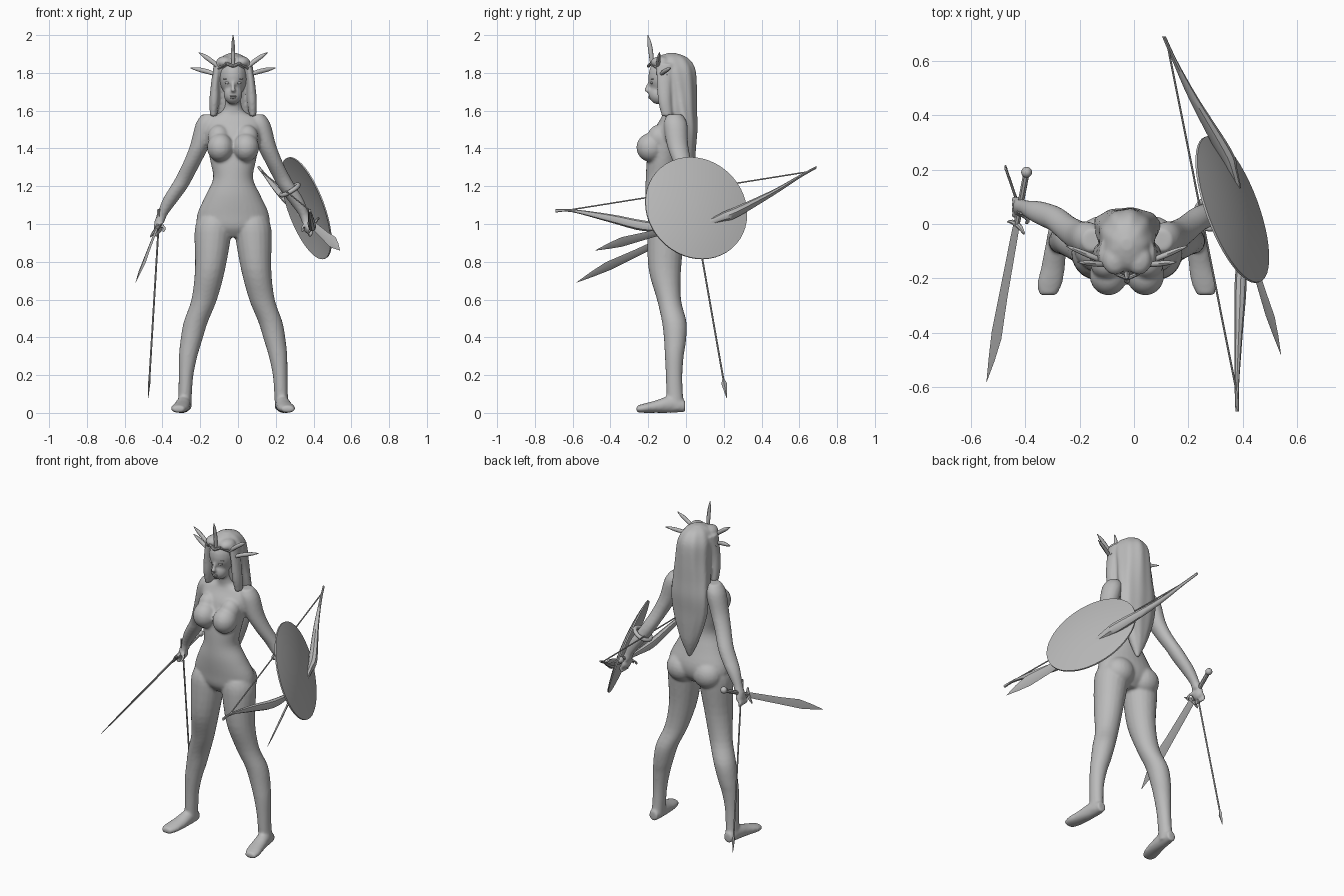
import bpy, bmesh, math
from mathutils import Vector, Matrix

old = bpy.data.objects.get("Cube")
if old:
    bpy.data.objects.remove(old, do_unlink=True)

grey = bpy.data.materials.new("plain grey")
grey.use_nodes = True
grey.diffuse_color = (0.5, 0.5, 0.5, 1)
grey.node_tree.nodes["Principled BSDF"].inputs["Base Color"].default_value = (0.5, 0.5, 0.5, 1)

BODY_X = -0.026  # the figure stands slightly off centre
SIDES = (-1, 1)


def smooth_path(sections, steps):
    """Catmull-Rom interpolation through (x, y, z, radius, radius) sections."""
    p = [Vector(s) for s in sections]
    if steps == 1:
        return p
    out = []
    for i in range(len(p) - 1):
        a, b, c, d = p[max(i - 1, 0)], p[i], p[i + 1], p[min(i + 2, len(p) - 1)]
        for k in range(steps):
            t = k / steps
            out.append(0.5 * (2 * b + (c - a) * t + (2 * a - 5 * b + 4 * c - d) * t * t
                              + (3 * b - a - 3 * c + d) * t ** 3))
    return out + [p[-1]]


def loft(bm, sections, sides=20, steps=4, axis="z", side=1, ripple=0.0):
    """Skin elliptical rings; rings lie flat (axis z) or face forward (axis y)."""
    rings = []
    for x, y, z, ru, rv in smooth_path(sections, steps):
        ring = []
        for i in range(sides):
            a = math.tau * i / sides
            wave = 1 + ripple * math.cos(9 * a)
            u = max(ru, 0.001) * math.cos(a) * wave
            v = max(rv, 0.001) * math.sin(a) * wave
            co = (x + u, y + v, z) if axis == "z" else (x + u, y, z + v)
            ring.append(bm.verts.new((co[0] * side, co[1], co[2])))
        rings.append(ring)
    for low, high in zip(rings, rings[1:]):
        for i in range(sides):
            j = (i + 1) % sides
            bm.faces.new((low[i], low[j], high[j], high[i]))
    bm.faces.new(rings[0])
    bm.faces.new(rings[-1])


def ball(bm, centre, radii):
    matrix = Matrix.Translation(centre) @ Matrix.Diagonal((*radii, 1))
    bmesh.ops.create_uvsphere(bm, u_segments=20, v_segments=12, radius=1, matrix=matrix)


def finish(name, bm, shift=0.0, voxel=0.0, relax=4, matrix=None):
    """Turn the bmesh into an object, optionally fusing its volumes into one skin."""
    bmesh.ops.recalc_face_normals(bm, faces=bm.faces[:])
    if matrix:
        bm.transform(matrix)
    bmesh.ops.translate(bm, verts=bm.verts[:], vec=(shift, 0, 0))
    mesh = bpy.data.meshes.new(name)
    bm.to_mesh(mesh)
    bm.free()
    obj = bpy.data.objects.new(name, mesh)
    bpy.context.scene.collection.objects.link(obj)
    if voxel:
        fuse = obj.modifiers.new("fuse", "REMESH")
        fuse.mode = "VOXEL"
        fuse.voxel_size = voxel
        soft = obj.modifiers.new("soften", "SMOOTH")
        soft.factor = 0.5
        soft.iterations = relax
        bpy.context.view_layer.update()
        graph = bpy.context.evaluated_depsgraph_get()
        obj.data = bpy.data.meshes.new_from_object(obj.evaluated_get(graph))
        obj.modifiers.clear()
    obj.data.materials.clear()
    obj.data.materials.append(grey)
    obj.data.shade_smooth()
    if not voxel:
        obj.data.set_sharp_from_angle(angle=math.radians(40))
    return obj


def frame(start, end, hint=(0, 0, 1)):
    """Matrix whose z runs from start to end and whose x leans towards hint."""
    z = (Vector(end) - Vector(start)).normalized()
    y = z.cross(Vector(hint)).normalized()
    x = y.cross(z)
    return Matrix.Translation(start) @ Matrix((x, y, z)).transposed().to_4x4()


def spear(name, start, end, profile, sides=8, steps=1, hint=(0.3, 0.2, 1), shift=0.0):
    """Tapered shape from start to end; profile is (fraction, offset, width, thickness)."""
    length = (Vector(end) - Vector(start)).length
    bm = bmesh.new()
    loft(bm, [(off, 0, t * length, w, d) for t, off, w, d in profile], sides, steps)
    return finish(name, bm, shift, matrix=frame(start, end, hint))


def rod(name, start, end, radius, shift=0.0):
    return spear(name, start, end, [(0, 0, radius, radius), (1, 0, radius, radius)], shift=shift)


# Body: torso, head, limbs fused into one smooth skin
body = bmesh.new()
loft(body, [(0, -.10, .93, .07, .06), (0, -.095, .98, .18, .10), (0, -.095, 1.05, .19, .11),
            (0, -.115, 1.15, .146, .10), (0, -.125, 1.24, .106, .088), (0, -.12, 1.33, .12, .088),
            (0, -.105, 1.42, .138, .09), (0, -.09, 1.50, .15, .08), (0, -.075, 1.56, .14, .058),
            (0, -.08, 1.60, .055, .045), (0, -.10, 1.70, .042, .042)], sides=32)
ball(body, (0, -.10, 1.78), (.076, .10, .11))
ball(body, (0, -.145, 1.687), (.05, .053, .054))
loft(body, [(0, -.19, 1.755, .008, .01), (0, -.203, 1.725, .01, .012),
            (0, -.208, 1.706, .015, .016), (0, -.195, 1.698, .012, .01)], sides=10)
leg = [(.10, -.10, 1.03, .085, .09), (.106, -.105, .96, .098, .10), (.122, -.112, .76, .08, .086),
       (.153, -.09, .60, .068, .064), (.198, -.062, .48, .064, .065), (.222, -.058, .38, .057, .058),
       (.238, -.062, .30, .049, .05), (.249, -.063, .20, .039, .044), (.254, -.06, .10, .036, .044),
       (.258, -.055, .02, .037, .046)]
foot = [(.258, -.004, .035, .028, .03), (.262, -.08, .045, .038, .045), (.272, -.16, .033, .044, .033),
        (.284, -.22, .025, .046, .025), (.29, -.262, .02, .032, .018)]
arm = [(.125, -.06, 1.58, .04, .04), (.142, -.055, 1.53, .056, .062), (.175, -.045, 1.42, .052, .057),
       (.215, -.02, 1.33, .047, .05), (.258, .015, 1.245, .046, .046), (.29, .03, 1.19, .047, .045),
       (.33, .045, 1.13, .043, .04), (.375, .06, 1.05, .028, .028), (.39, .063, 1.01, .028, .032)]
for s in SIDES:
    loft(body, leg, side=s)
    loft(body, foot, axis="y", side=s)
    loft(body, arm, side=s)
    ball(body, (s * .09, -.05, 1.0), (.09, .08, .085))
    ball(body, (s * .068, -.187, 1.405), (.07, .076, .076))
    ball(body, (s * .075, -.145, 1.455), (.06, .06, .07))
    ball(body, (s * .396, .062, .985), (.024, .038, .036))
    for i in range(4):
        y = .032 + .02 * i
        loft(body, [(.395, y, .98, .012, .012), (.415, y, .955, .011, .011),
                    (.402, y, .93, .009, .009)], sides=8, side=s)
    loft(body, [(.38, .04, 1.0, .012, .012), (.365, .015, .98, .011, .011),
                (.37, .0, .955, .009, .009)], sides=8, side=s)
finish("body", body, BODY_X, voxel=.008, relax=5)

# Eyes and lips
face = bmesh.new()
for s in SIDES:
    ball(face, (s * .029, -.181, 1.747), (.015, .009, .007))
    ball(face, (s * .03, -.176, 1.768), (.022, .011, .005))
ball(face, (0, -.191, 1.677), (.018, .009, .005))
ball(face, (0, -.191, 1.668), (.015, .009, .005))
finish("face_details", face, BODY_X)

# Long hair with a centre parting and two front locks
hair = bmesh.new()
loft(hair, [(0, -.075, 1.905, .02, .02), (0, -.075, 1.885, .06, .075), (0, -.07, 1.85, .086, .105),
            (0, -.055, 1.80, .10, .107), (0, -.035, 1.70, .107, .092), (0, -.02, 1.60, .117, .078),
            (0, .0, 1.50, .122, .06), (0, .0, 1.40, .116, .052), (0, .0, 1.30, .09, .046),
            (0, .0, 1.20, .052, .036), (0, .0, 1.11, .01, .01)], sides=72, ripple=.025)
for s in SIDES:
    loft(hair, [(.08, -.11, 1.85, .022, .05), (.094, -.115, 1.75, .022, .04),
                (.10, -.112, 1.65, .026, .036), (.104, -.10, 1.57, .018, .028)], side=s)
    ball(hair, (s * .044, -.132, 1.856), (.046, .055, .033))
finish("hair", hair, BODY_X, voxel=.008, relax=3)

# Crown: brow band and five spikes
horn = [(0, 0, .008, .008), (.3, .004, .012, .011), (.7, .003, .011, .009), (1, 0, .002, .002)]
spear("crown_centre_spike", (0, -.182, 1.845), (0, -.202, 2.0), horn, 10, 4, (0, 1, 0), BODY_X)
band = [(0, -.2, 1.835), (.035, -.185, 1.85), (.08, -.15, 1.825), (.105, -.1, 1.785)]
for s, word in zip(SIDES, ("right", "left")):
    mirrored = [(s * x, y, z) for x, y, z in band]
    for a, b in zip(mirrored, mirrored[1:]):
        rod("crown_band_" + word, a, b, .008, BODY_X)
    for base, tip in (((.075, -.15, 1.828), (.182, -.14, 1.908)), ((.09, -.135, 1.79), (.224, -.08, 1.826))):
        spear("crown_spike_" + word, (s * base[0], *base[1:]), (s * tip[0], *tip[1:]),
              horn, 10, 4, (0, 0, 1), BODY_X)

# Round domed shield on the left arm
RADIUS, DOME, THICK = .285, .03, .008
outer = [(r / 10 * RADIUS, DOME * (1 - (r / 10) ** 2)) for r in range(11)]
inner = [(r, h - THICK) for r, h in reversed(outer)]
shield = bmesh.new()
loft(shield, [(0, 0, h, r, r) for r, h in outer + inner], sides=48, steps=1)
centre = Vector((.365, .055, 1.085))
finish("shield", shield, matrix=frame(centre, centre + Vector((1, .37, .37))))

# Bracelet holding the shield
bpy.ops.mesh.primitive_torus_add(major_radius=.052, minor_radius=.012, major_segments=28, minor_segments=10,
                                 location=(.275, .035, 1.18))
bracelet = bpy.context.object
bracelet.name = "bracelet"
bracelet.rotation_euler = Vector((.12, .04, -.2)).to_track_quat("Z", "Y").to_euler()
bracelet.data.materials.append(grey)
bracelet.data.shade_smooth()

# Bow and string
bow = bmesh.new()
loft(bow, [(.38, -.69, 1.07, .007, .009), (.378, -.60, 1.07, .008, .008), (.385, -.40, 1.03, .015, .022),
           (.392, -.22, .99, .022, .028), (.395, -.05, .985, .012, .014), (.39, .08, .995, .012, .014),
           (.36, .20, 1.04, .02, .025), (.33, .27, 1.065, .03, .03), (.22, .46, 1.165, .018, .016),
           (.15, .60, 1.25, .009, .009), (.11, .69, 1.30, .007, .007)], sides=8, axis="y")
finish("bow", bow)
rod("bow_string", (.378, -.62, 1.074), (.125, .65, 1.277), .004)


# Swords: pommel, grip, guard and leaf blade along one axis
def sword(word, pommel, tip, hint):
    p, t = Vector(pommel), Vector(tip)
    hilt = p.lerp(t, .25)
    spear(word + "_sword_blade", hilt, tip, [(0, 0, .018, .006), (.1, 0, .02, .006), (.45, .002, .024, .006),
          (.7, .006, .03, .005), (.85, .004, .018, .004), (1, 0, .001, .001)], 4, 1, hint)
    rod(word + "_sword_grip", p, hilt, .012)
    knob = bmesh.new()
    ball(knob, p, (.02, .02, .02))
    finish(word + "_sword_pommel", knob)
    across = frame(p, t, hint).to_3x3() @ Vector((.05, 0, 0))
    spear(word + "_sword_guard", hilt - across, hilt + across,
          [(0, .012, .004, .004), (.3, 0, .01, .01), (.7, 0, .01, .01), (1, .012, .004, .004)], 8, 4, t - p)


sword("right", (-.395, .19, 1.065), (-.542, -.58, .69), (.6, -.4, .7))
sword("left", (.35, .15, 1.04), (.54, -.48, .86), (.5, 0, .8))

# Arrow held in the right hand, pointing down
nock, point = Vector((-.415, .04, 1.08)), Vector((-.475, .215, .08))
rod("arrow_shaft", nock, nock.lerp(point, .93), .005)
spear("arrow_head", nock.lerp(point, .9), point,
      [(0, 0, .005, .005), (.25, 0, .015, .006), (1, 0, .001, .001)], 4, 1, (0, 1, 0))
for hint in ((1, 0, 0), (0, 1, 0)):
    spear("arrow_feather", nock, nock.lerp(point, .09),
          [(0, 0, .012, .002), (.6, 0, .014, .002), (1, 0, .004, .002)], 4, 1, hint)
